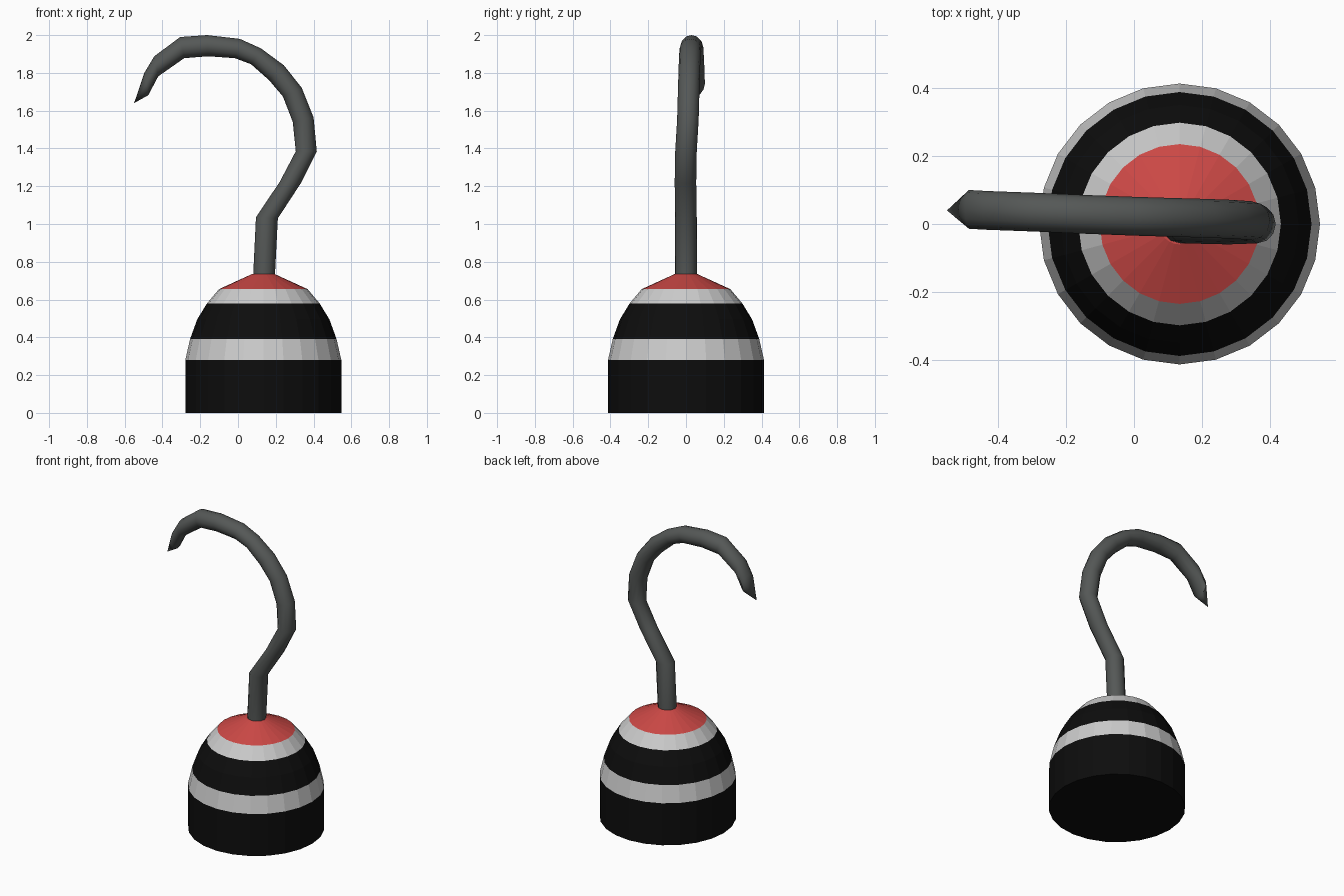
import bpy, bmesh, math
from mathutils import Vector

if "Cube" in bpy.data.objects:
    bpy.data.objects.remove(bpy.data.objects["Cube"])


def material(name, rgb):
    m = bpy.data.materials.new(name)
    m.diffuse_color = (*rgb, 1)
    m.use_nodes = True
    m.node_tree.nodes["Principled BSDF"].inputs["Base Color"].default_value = m.diffuse_color
    return m


def loft(name, rings, mats, bands, tip=None, smooth=False):
    """Skin a list of rings; bands gives the material index of each strip."""
    bm = bmesh.new()
    vr = [[bm.verts.new(p) for p in r] for r in rings]
    n = len(vr[0])
    for a, b, mi in zip(vr, vr[1:], bands):
        for i in range(n):
            j = (i + 1) % n
            bm.faces.new((a[i], a[j], b[j], b[i])).material_index = mi
    bm.faces.new(vr[0][::-1]).material_index = bands[0]
    if tip:
        t = bm.verts.new(tip)
        for i in range(n):
            bm.faces.new((vr[-1][i], vr[-1][(i + 1) % n], t))
    else:
        bm.faces.new(vr[-1]).material_index = bands[-1]
    bmesh.ops.recalc_face_normals(bm, faces=bm.faces[:])
    me = bpy.data.meshes.new(name)
    bm.to_mesh(me)
    bm.free()
    for m in mats:
        me.materials.append(m)
    ob = bpy.data.objects.new(name, me)
    bpy.context.collection.objects.link(ob)
    if smooth:
        bpy.context.view_layer.objects.active = ob
        ob.select_set(True)
        bpy.ops.object.shade_smooth_by_angle(angle=math.radians(40))
        ob.select_set(False)


black = material("black", (0.004, 0.004, 0.004))
white = material("light_grey", (0.75, 0.75, 0.75))
red = material("red", (0.6, 0.065, 0.06))
steel = material("dark_steel", (0.09, 0.097, 0.094))

# striped cup: (radius, z) profile turned around x = 0.134
SIDES = 24
profile = [(0.413, 0), (0.413, 0.28), (0.388, 0.39), (0.35, 0.495),
           (0.298, 0.58), (0.235, 0.655), (0.06, 0.735)]
cup = [[(0.134 + r * math.cos(2 * math.pi * i / SIDES),
         r * math.sin(2 * math.pi * i / SIDES), z) for i in range(SIDES)]
       for r, z in profile]
loft("striped_cup", cup, [black, white, red], [0, 1, 0, 0, 1, 2])

# hook: outer x, z and inner x, z of each ring, then its y
path = [(0.195, 0.72, 0.08, 0.72, 0.0), (0.211, 1.03, 0.095, 1.035, 0.0),
        (0.332, 1.215, 0.222, 1.225, -0.003), (0.417, 1.385, 0.306, 1.385, 0.0),
        (0.40, 1.565, 0.29, 1.54, 0.01), (0.338, 1.72, 0.238, 1.675, 0.014),
        (0.243, 1.84, 0.164, 1.762, 0.017), (0.121, 1.93, 0.069, 1.846, 0.02),
        (0.01, 1.98, -0.016, 1.878, 0.023), (-0.163, 2.0, -0.158, 1.888, 0.029),
        (-0.306, 1.99, -0.285, 1.878, 0.035), (-0.443, 1.888, -0.422, 1.782, 0.04),
        (-0.496, 1.80, -0.475, 1.682, 0.043)]
hook = []
for ox, oz, ix, iz, y in path:
    c = Vector(((ox + ix) / 2, y, (oz + iz) / 2))
    u = Vector((ox - ix, 0, oz - iz)) / 2
    hook.append([c + u * math.cos(a) + Vector((0, 0.057 * math.sin(a), 0))
                 for a in (2 * math.pi * i / 12 for i in range(12))])
loft("hook", hook, [steel], [0] * (len(path) - 1), (-0.55, 0.04, 1.64), True)
